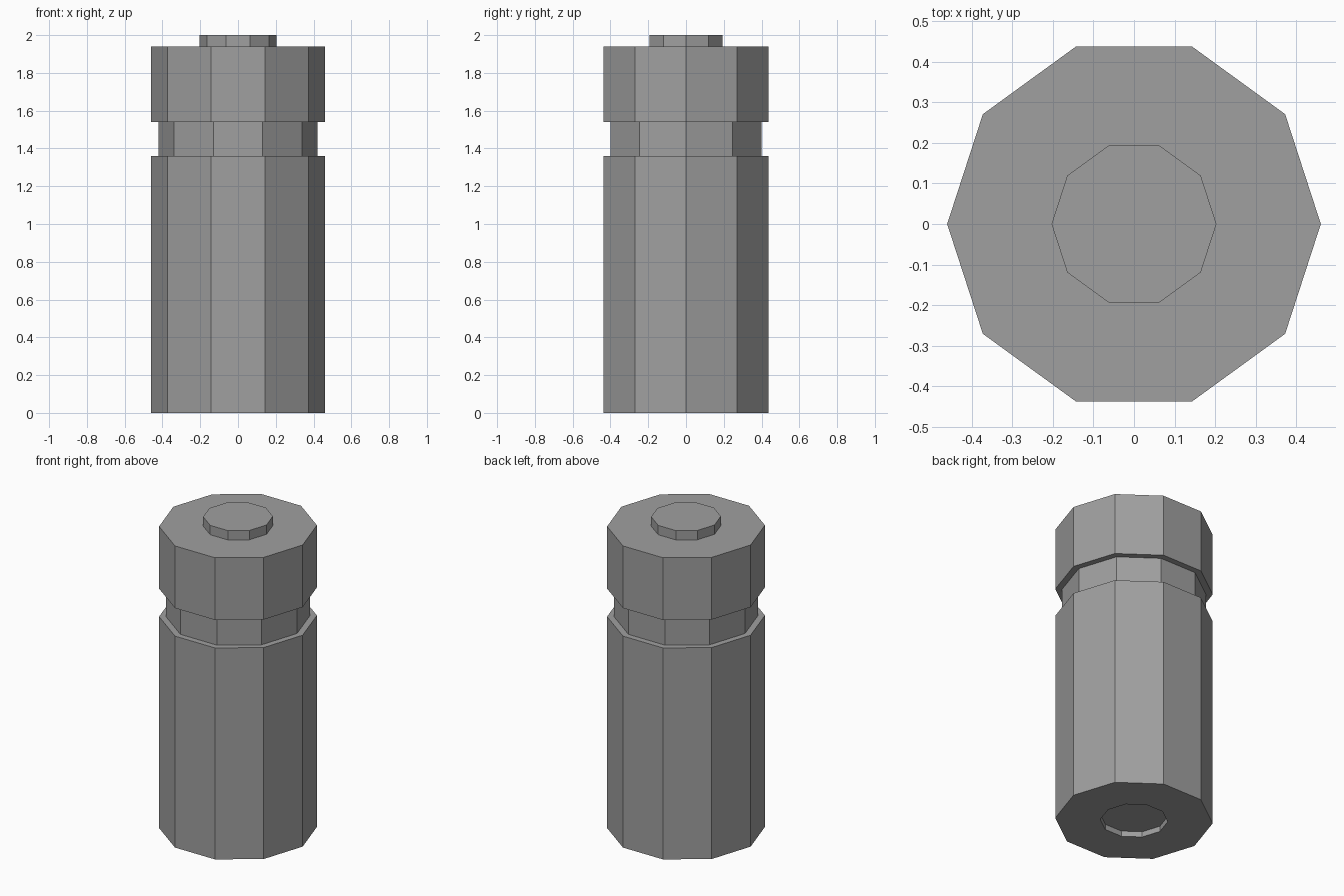
import bpy
import bmesh
from math import cos, sin, tau

SIDES = 10

cube = bpy.data.objects.get("Cube")
if cube:
    bpy.data.objects.remove(cube, do_unlink=True)

grey = bpy.data.materials.new("metal_grey")
grey.use_nodes = True
colour = (0.35, 0.35, 0.35, 1)
grey.diffuse_color = colour
grey.node_tree.nodes["Principled BSDF"].inputs["Base Color"].default_value = colour


def lathe(name, profile):
    """Turn a (radius, height) profile into a closed, flat-shaded solid."""
    bm = bmesh.new()
    rings = [[bm.verts.new((r * cos(tau * i / SIDES), r * sin(tau * i / SIDES), z))
              for i in range(SIDES)] for r, z in profile]
    for low, high in zip(rings, rings[1:]):
        for i in range(SIDES):
            j = (i + 1) % SIDES
            bm.faces.new((low[i], low[j], high[j], high[i]))
    bm.faces.new(rings[0][::-1])
    bm.faces.new(rings[-1])
    mesh = bpy.data.meshes.new(name)
    bm.to_mesh(mesh)
    bm.free()
    mesh.materials.append(grey)
    obj = bpy.data.objects.new(name, mesh)
    bpy.context.collection.objects.link(obj)
    return obj


# Battery shell: recessed base contact, body, groove, shoulder and raised terminal
body, groove, contact = 0.46, 0.42, 0.203
lathe("battery_casing", [
    (contact * 0.97, 0.035), (contact * 0.97, 0),
    (body, 0), (body, 1.36),
    (groove, 1.36), (groove, 1.54),
    (body, 1.54), (body, 1.94),
    (contact, 1.94), (contact, 2),
])
